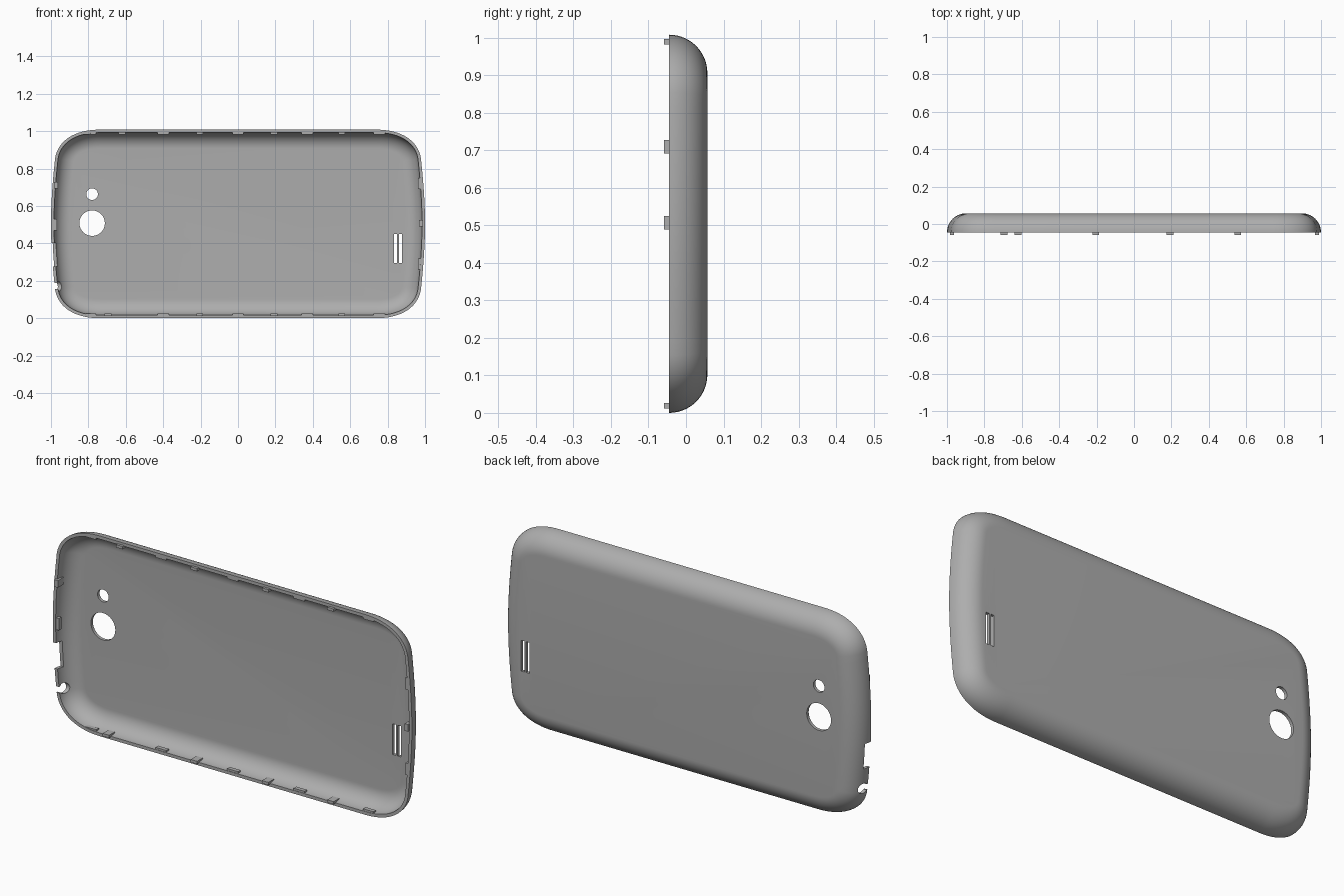
import bpy
import bmesh
from math import sin, cos, pi
from mathutils import Vector, Matrix
from mathutils.geometry import interpolate_bezier

if "Cube" in bpy.data.objects:
    bpy.data.objects.remove(bpy.data.objects["Cube"])

MID = 0.504            # height of the cover's centre
RIM, BACK = -0.045, 0.057
ROUND = BACK - RIM     # radius of the rounded edge
WALL = 0.016

gray = bpy.data.materials.new("plain gray")
gray.use_nodes = True
gray.diffuse_color = (0.42, 0.42, 0.42, 1)
gray.node_tree.nodes["Principled BSDF"].inputs["Base Color"].default_value = gray.diffuse_color


def make_object(name, bm):
    bmesh.ops.recalc_face_normals(bm, faces=bm.faces[:])
    mesh = bpy.data.meshes.new(name)
    bm.to_mesh(mesh)
    bm.free()
    obj = bpy.data.objects.new(name, mesh)
    bpy.context.collection.objects.link(obj)
    mesh.materials.append(gray)
    return obj


def make_box(name, low, high):
    bm = bmesh.new()
    low, high = Vector(low), Vector(high)
    bmesh.ops.create_cube(bm, size=1, matrix=Matrix.Translation((low + high) / 2)
                          @ Matrix.Diagonal((*(high - low), 1)))
    return make_object(name, bm)


def make_cylinder(name, centre, radius, length, axis):
    bm = bmesh.new()
    turn = Matrix.Rotation(pi / 2, 4, axis)
    bmesh.ops.create_cone(bm, cap_ends=True, segments=48, radius1=radius, radius2=radius,
                          depth=length, matrix=Matrix.Translation(centre) @ turn)
    return make_object(name, bm)


# Outline: one quarter from two curves, mirrored all round
corner = interpolate_bezier(Vector((0.74, MID)), Vector((0.88, MID)),
                            Vector((0.965, 0.44)), Vector((0.978, 0.35)), 20)
side = interpolate_bezier(Vector((0.978, 0.35)), Vector((0.99, 0.24)),
                          Vector((1, 0.12)), Vector((1, 0)), 10)
quarter = [p.to_2d() for p in corner + side[1:]]
half = quarter + [Vector((p.x, -p.y)) for p in quarter[-2::-1]]
outline = half + [-p for p in half]


def inset_ring(bm, inset, y):
    ring = []
    for i, p in enumerate(outline):
        ahead = (outline[(i + 1) % len(outline)] - p).normalized()
        behind = (p - outline[i - 1]).normalized()
        t = (ahead + behind).normalized()
        q = p + Vector((t.y, -t.x)) * inset
        ring.append(bm.verts.new((q.x, y, q.y + MID)))
    return ring


# Back cover: outer skin, rim and inner skin in one closed shell
bm = bmesh.new()
STEPS = 14
angles = [i * pi / 2 / STEPS for i in range(STEPS + 1)]
profile = [(ROUND - r * cos(a), RIM + r * sin(a))
           for r, arc in ((ROUND, angles[::-1]), (ROUND - WALL, angles)) for a in arc]
rings = [inset_ring(bm, *p) for p in profile]
for a, b in zip(rings, rings[1:]):
    for i in range(len(a)):
        bm.faces.new((a[i - 1], a[i], b[i], b[i - 1]))
bm.faces.new(rings[0])
bm.faces.new(rings[-1])
cover = make_object("back_cover", bm)

# Openings
cutters = [
    make_cylinder("camera_cutter", (-0.78, 0.05, 0.508), 0.068, 0.2, 'X'),
    make_cylinder("flash_cutter", (-0.78, 0.05, 0.663), 0.031, 0.2, 'X'),
    make_cylinder("socket_cutter", (-0.98, -0.016, 0.172), 0.026, 0.12, 'Y'),
    make_box("socket_gap_cutter", (-1.1, -0.1, 0.157), (-0.93, -0.016, 0.187)),
    make_box("button_cutter", (-1.1, -0.1, 0.275), (-0.93, -0.008, 0.403)),
]
for x in (0.842, 0.869):
    cutters.append(make_box("slot_cutter", (x - 0.009, 0, 0.295), (x + 0.009, 0.1, 0.45)))

bpy.context.view_layer.objects.active = cover
for cutter in cutters:
    mod = cover.modifiers.new("opening", 'BOOLEAN')
    mod.operation = 'DIFFERENCE'
    mod.solver = 'EXACT'
    mod.object = cutter
    bpy.ops.object.modifier_apply(modifier=mod.name)
    bpy.data.objects.remove(cutter)

bpy.ops.object.select_all(action='DESELECT')
cover.select_set(True)
bpy.ops.object.shade_smooth_by_angle(angle=pi / 6)

# Clips on the long edges: narrow hooks stick out, wide ledges stay inside
HOOK = (0.018, -0.058, -0.012)     # half width, front, back
LEDGE = (0.03, -0.043, -0.022)


def long_edge_clip(name, x, sign, kind):
    w, front, back = kind
    z = sorted((MID + sign * 0.478, MID + sign * 0.492))
    make_box(name, (x - w, front, z[0]), (x + w, back, z[1]))


def end_clip(name, z, sign, kind, reach):
    w, front, back = kind
    x = sorted((sign * (reach - 0.02), sign * reach))
    make_box(name, (x[0], front, z - w), (x[1], back, z + w))


for sign, place in ((1, "top"), (-1, "bottom")):
    for x in (-0.62 if sign > 0 else -0.695, -0.205, 0.192, 0.555):
        long_edge_clip(place + "_hook", x, sign, HOOK)
    for x in (-0.4, 0, 0.37):
        long_edge_clip(place + "_ledge", x, sign, LEDGE)
    for x in (-0.79, 0.755):
        long_edge_clip(place + "_corner_ledge", x, sign, LEDGE)

# Clips on the short ends
end_clip("right_hook", 0.71, -1, HOOK, 0.983)
end_clip("right_ledge", 0.5, -1, LEDGE, 0.988)
end_clip("left_hook", 0.507, 1, HOOK, 0.988)
for z in (0.72, 0.29):
    end_clip("left_ledge", z, 1, LEDGE, 0.982)
